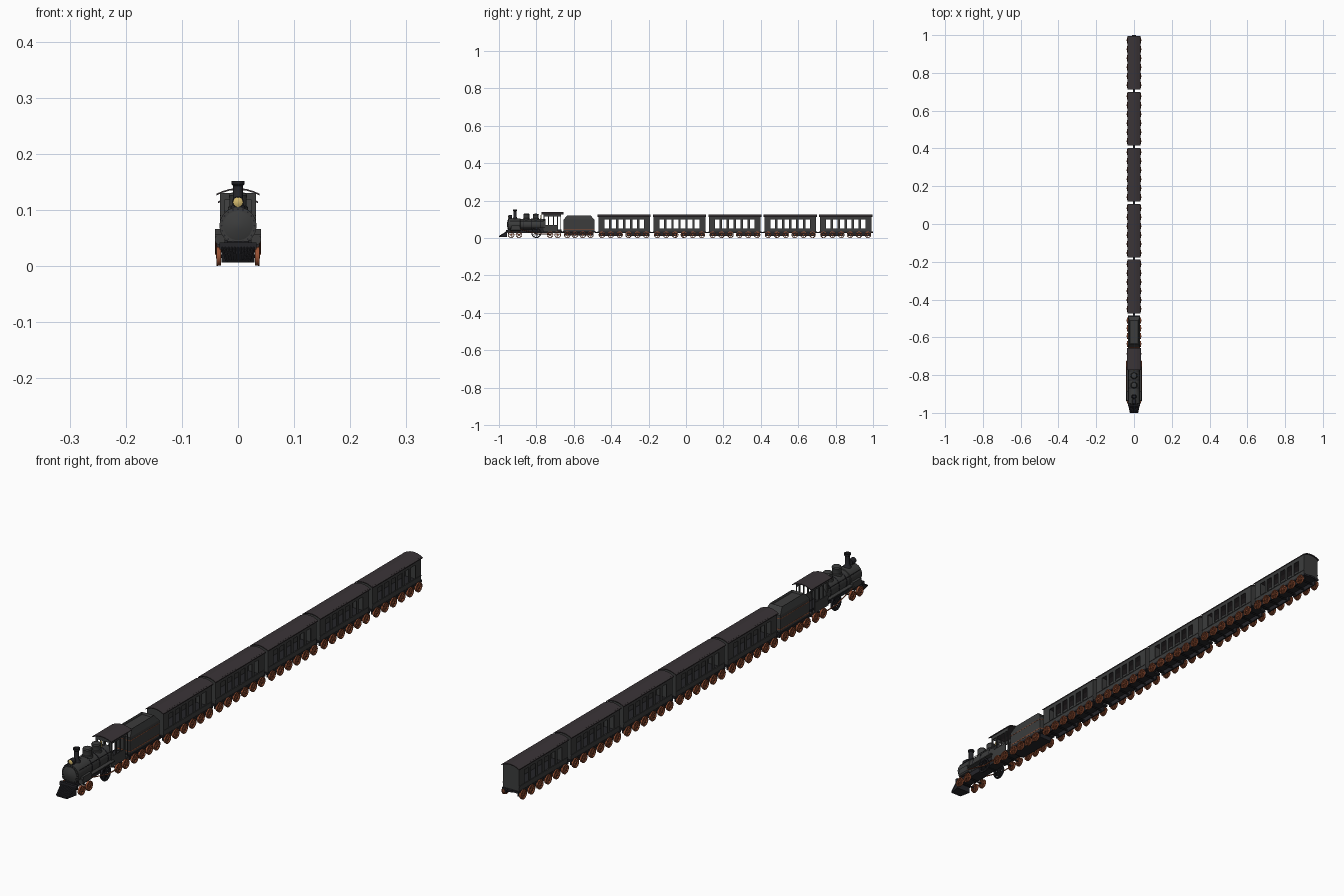
import bpy, bmesh, math
from mathutils import Vector, Matrix

if "Cube" in bpy.data.objects:
    bpy.data.objects.remove(bpy.data.objects["Cube"])

def mat(name, c):
    m = bpy.data.materials.new(name)
    m.diffuse_color = (*c, 1)
    m.use_nodes = True
    m.node_tree.nodes["Principled BSDF"].inputs["Base Color"].default_value = m.diffuse_color
    return m

DARK = mat("dark_grey", (.045, .046, .046))
BLACK = mat("black", (.018, .018, .022))
ROOF = mat("roof_brown", (.042, .034, .038))
RUST = mat("rust", (.32, .085, .035))
BRASS = mat("brass", (.65, .48, .15))

def finish(name, bm, m, smooth=False):
    bmesh.ops.recalc_face_normals(bm, faces=bm.faces)
    me = bpy.data.meshes.new(name)
    bm.to_mesh(me)
    bm.free()
    me.materials.append(m)
    ob = bpy.data.objects.new(name, me)
    bpy.context.collection.objects.link(ob)
    if smooth:
        bpy.context.view_layer.objects.active = ob
        ob.select_set(True)
        bpy.ops.object.shade_smooth_by_angle(angle=math.radians(35))
        ob.select_set(False)
    return ob

def add_box(bm, x0, x1, y0, y1, z0, z1):
    mtx = Matrix.Translation(((x0+x1)/2, (y0+y1)/2, (z0+z1)/2)) @ Matrix.Diagonal((abs(x1-x0), abs(y1-y0), abs(z1-z0), 1))
    return bmesh.ops.create_cube(bm, size=1, matrix=mtx)["verts"]

def add_rod(bm, a, b, r, n=10):
    a, b = Vector(a), Vector(b)
    mtx = Matrix.Translation((a+b)/2) @ (b-a).to_track_quat('Z', 'Y').to_matrix().to_4x4()
    bmesh.ops.create_cone(bm, cap_ends=True, segments=n, radius1=r, radius2=r, depth=(b-a).length, matrix=mtx)

def boxes(name, m, *dims):
    bm = bmesh.new()
    for d in dims:
        add_box(bm, *d)
    return finish(name, bm, m)

def rods(name, m, *items):
    bm = bmesh.new()
    for a, b, r in items:
        add_rod(bm, a, b, r)
    return finish(name, bm, m, True)

def lathe(name, m, prof, mtx, n=28):
    bm = bmesh.new()
    vs = [bm.verts.new((r, 0, h)) for r, h in prof]
    es = [bm.edges.new(p) for p in zip(vs, vs[1:])]
    bmesh.ops.spin(bm, geom=vs+es, axis=(0, 0, 1), cent=(0, 0, 0), steps=n, angle=math.tau)
    bmesh.ops.remove_doubles(bm, verts=bm.verts, dist=1e-5)
    bm.transform(mtx)
    return finish(name, bm, m, True)

def prism(name, m, pts, y0, y1):
    bm = bmesh.new()
    f = bm.faces.new([bm.verts.new((x, y0, z)) for x, z in pts])
    e = bmesh.ops.extrude_face_region(bm, geom=[f])["geom"]
    bmesh.ops.translate(bm, vec=(0, y1-y0, 0), verts=[v for v in e if isinstance(v, bmesh.types.BMVert)])
    return finish(name, bm, m)

def arch(w, z0, z1, t):
    top = [(w*s, z0+(z1-z0)*(1-abs(s)**2)) for s in (-1, -.75, -.4, 0, .4, .75, 1)]
    return top + [(x, z-t) for x, z in reversed(top)]

# spoked wheel: rim, flange, spokes and hub, turning about x
def wheel_mesh(r, spokes, m):
    bm = bmesh.new()
    prof = [(.79*r, -.004), (.92*r, -.004), (.92*r, .002), (r, .002), (r, .004), (.79*r, .004)]
    vs = [bm.verts.new((a, 0, h)) for a, h in prof]
    es = [bm.edges.new((vs[i], vs[(i+1) % 6])) for i in range(6)]
    bmesh.ops.spin(bm, geom=vs+es, axis=(0, 0, 1), cent=(0, 0, 0), steps=24, angle=math.tau)
    bmesh.ops.remove_doubles(bm, verts=bm.verts, dist=1e-5)
    add_rod(bm, (0, 0, -.004), (0, 0, .005), r*.24, 12)
    for i in range(spokes):
        a = math.tau*i/spokes
        v = add_box(bm, .1*r, .85*r, -.0012, .0012, -.002, .002)
        bmesh.ops.rotate(bm, verts=v, cent=(0, 0, 0), matrix=Matrix.Rotation(a, 3, 'Z'))
    bm.transform(Matrix.Rotation(-math.pi/2, 4, 'Y'))
    ob = finish("wheel_pattern", bm, m, True)
    me = ob.data
    bpy.data.objects.remove(ob)
    return me

SMALL = wheel_mesh(.0175, 8, RUST)
DRIVER = wheel_mesh(.027, 12, BLACK)

def axle_set(name, me, r, ys):
    for i, y in enumerate(ys):
        for s in (1, -1):
            ob = bpy.data.objects.new(f"{name}_wheel_{i}", me)
            ob.location = (s*.034, y, r)
            ob.rotation_euler.z = math.pi if s > 0 else 0
            bpy.context.collection.objects.link(ob)
    rods(f"{name}_axles", BLACK, *[((-.034, y, r), (.034, y, r), .003) for y in ys])

# passenger coaches
L, PITCH = .284, .2962
def coach(k):
    y0 = -.473 + k*PITCH
    y1, c, n = y0+L, y0+L/2, f"coach_{k}"
    d = []
    for s in (-1, 1):
        xa, xb = s*.029, s*.032
        d += [(xa, xb, y0+.004, y1-.004, .032, .052), (xa, xb, y0+.004, y1-.004, .1, .117)]
        d += [(s*.031, s*.0335, y0+.004, y1-.004, .049, .052)]
        for i in range(7):
            yc = c + (i-3)*.0375
            a, b = yc-.0065, yc+.0065
            if i == 0: a = y0+.004
            if i == 6: b = y1-.004
            d.append((xa, xb, a, b, .052, .1))
    boxes(n+"_side_walls", DARK, *d)
    for y in (y0+.004, y1-.007):
        prism(n+"_end_wall", DARK, [(-.032, .032)] + arch(.032, .115, .123, 0)[:7] + [(.032, .032)], y, y+.003)
    prism(n+"_roof", ROOF, arch(.0355, .115, .1255, .003), y0, y1)
    boxes(n+"_underframe", BLACK, (-.033, .033, y0, y1, .027, .034),
          *[(s*.022, s*.027, c+t*.072-.06, c+t*.072+.06, .012, .027) for s in (-1, 1) for t in (-1, 1)])
    axle_set(n, SMALL, .0175, [c+(i-2.5)*.0475 for i in range(6)])
    boxes(n+"_coupling", BLACK, (-.005, .005, y0-.013, y0+.01, .026, .032))

for k in range(5):
    coach(k)
boxes("rear_buffer", BLACK, (-.01, .01, .99, 1.0, .027, .034))

# tender with coal bunker
boxes("tender_frame", BLACK, (-.033, .033, -.66, -.484, .03, .038), (-.024, .024, -.65, -.495, .014, .03),
      (-.005, .005, -.675, -.65, .026, .032))
boxes("tender_tank", DARK, (-.031, .031, -.655, -.49, .038, .098))
boxes("tender_stripes", RUST, (-.0316, .0316, -.6556, -.4894, .085, .087), (-.0316, .0316, -.6556, -.4894, .046, .049))
bm = bmesh.new()
add_box(bm, -.031, .031, -.655, -.49, .098, .121)
for v in bm.verts:
    if v.co.z > .11:
        v.co.x *= .77
        v.co.y += .02 if v.co.y < -.57 else -.02
bm.faces.ensure_lookup_table()
top = max(bm.faces, key=lambda f: f.calc_center_median().z)
bmesh.ops.inset_region(bm, faces=[top], thickness=.003)
bmesh.ops.translate(bm, verts=top.verts, vec=(0, 0, -.008))
finish("tender_bunker", bm, DARK)
axle_set("tender", SMALL, .0175, [-.635, -.594, -.552, -.511])

# boiler and smokebox, lathed along y
Y = Matrix.Translation((0, 0, .072)) @ Matrix.Rotation(math.pi/2, 4, 'X')
lathe("boiler", DARK, [(0, .958), (.008, .957), (.021, .954), (.026, .952), (.026, .95), (.033, .95), (.033, .888),
      (.031, .886), (.031, .75), (0, .75)], Y, 32)
for i, y in enumerate((.87, .828, .78)):
    lathe(f"boiler_band_{i}", BLACK, [(.03, y), (.032, y), (.032, y-.004), (.03, y-.004)], Y, 32)
rods("smokebox_rivets", BLACK, *[((.0295*math.cos(a), -.948, .072+.0295*math.sin(a)),
     (.0295*math.cos(a), -.9525, .072+.0295*math.sin(a)), .0017) for a in [math.tau*i/20 for i in range(20)]])

# chimney and domes
def at(y, z): return Matrix.Translation((0, y, z))
lathe("chimney", BLACK, [(.014, .1), (.0125, .106), (.0085, .112), (.0085, .143), (.0115, .146), (.0115, .152),
      (.008, .152), (.007, .125), (0, .125)], at(-.914, 0))
for y, t in ((-.853, .132), (-.803, .13)):
    lathe("dome", DARK, [(.019, .095), (.0175, .105), (.0155, .107), (.0155, t-.008), (.0165, t-.006), (.014, t-.002),
          (.006, t), (0, t)], at(y, 0))
lathe("whistle", BRASS, [(0, .1), (.003, .1), (.003, .122), (0, .126)], at(-.775, 0), 12)

# headlight
H = Matrix.Translation((0, 0, .114)) @ Matrix.Rotation(math.pi/2, 4, 'X')
lathe("headlight_case", BLACK, [(0, .93), (.0095, .93), (.0105, .95), (.009, .95), (.0085, .947)], H, 20)
lathe("headlight_lens", BRASS, [(0, .951), (.005, .95), (.009, .948), (0, .946)], H, 20)
boxes("headlight_bracket", BLACK, (-.007, .007, -.948, -.93, .1, .106))

# frame, running boards, cylinders
boxes("engine_frame", BLACK, (-.02, .02, -.955, -.665, .026, .045), (-.033, .033, -.963, -.953, .03, .042),
      (-.016, .016, -.94, -.89, .04, .06), (-.026, .026, -.79, -.75, .04, .075))
boxes("running_boards", DARK, *[(s*.024, s*.041, -.938, -.755, .053, .057) for s in (-1, 1)])
boxes("cylinder_chests", DARK, *[(s*.02, s*.041, -.934, -.888, .046, .066) for s in (-1, 1)])
rods("cylinders", DARK, *[((s*.032, -.937, .047), (s*.032, -.885, .047), .0095) for s in (-1, 1)])
rods("connecting_rods", RUST, *[((s*.0395, -.8, .022), (s*.0395, -.724, .022), .002) for s in (-1, 1)],
     *[((s*.0395, -.886, .046), (s*.0395, -.8, .024), .0018) for s in (-1, 1)])
rods("hand_rails", BLACK, *[((s*.031, -.94, .09), (s*.031, -.76, .09), .001) for s in (-1, 1)])
axle_set("pilot", SMALL, .0175, [-.935, -.893])
axle_set("drive", DRIVER, .027, [-.8])
axle_set("trailing", SMALL, .0175, [-.727, -.686])

# cowcatcher: sloped wedge with slats
bm = bmesh.new()
add_box(bm, -.029, .029, -.996, -.957, .006, .034)
for v in bm.verts:
    if v.co.y < -.98:
        v.co.x *= .72
        v.co.z = .006 if v.co.z < .02 else .011
finish("cowcatcher", bm, BLACK)
rods("cowcatcher_slats", BLACK, *[((x, -.957, .036), (x*.72, -.998, .01), .0018) for x in [i*.0058 for i in range(-5, 6)]],
     ((-.02, -.998, .008), (.02, -.998, .008), .002))

# cab with open windows
cd = [(-.032, .032, -.762, -.664, .032, .038), (-.032, .032, -.762, -.759, .038, .09)]
for s in (-1, 1):
    cd += [(s*.029, s*.032, -.762, -.684, .036, .07), (s*.029, s*.032, -.762, -.668, .116, .13)]
    cd += [(s*.029, s*.032, y, y+.005, .07, .116) for y in (-.762, -.737, -.712, -.689)]
    cd += [(s*.029, s*.032, -.671, -.668, .036, .116), (s*.024, s*.029, -.762, -.759, .09, .13)]
cd.append((-.003, .003, -.762, -.759, .09, .13))
cd.append((-.032, .032, -.762, -.759, .118, .13))
boxes("cab_walls", DARK, *cd)
prism("cab_roof", ROOF, arch(.038, .129, .139, .003), -.772, -.656)
